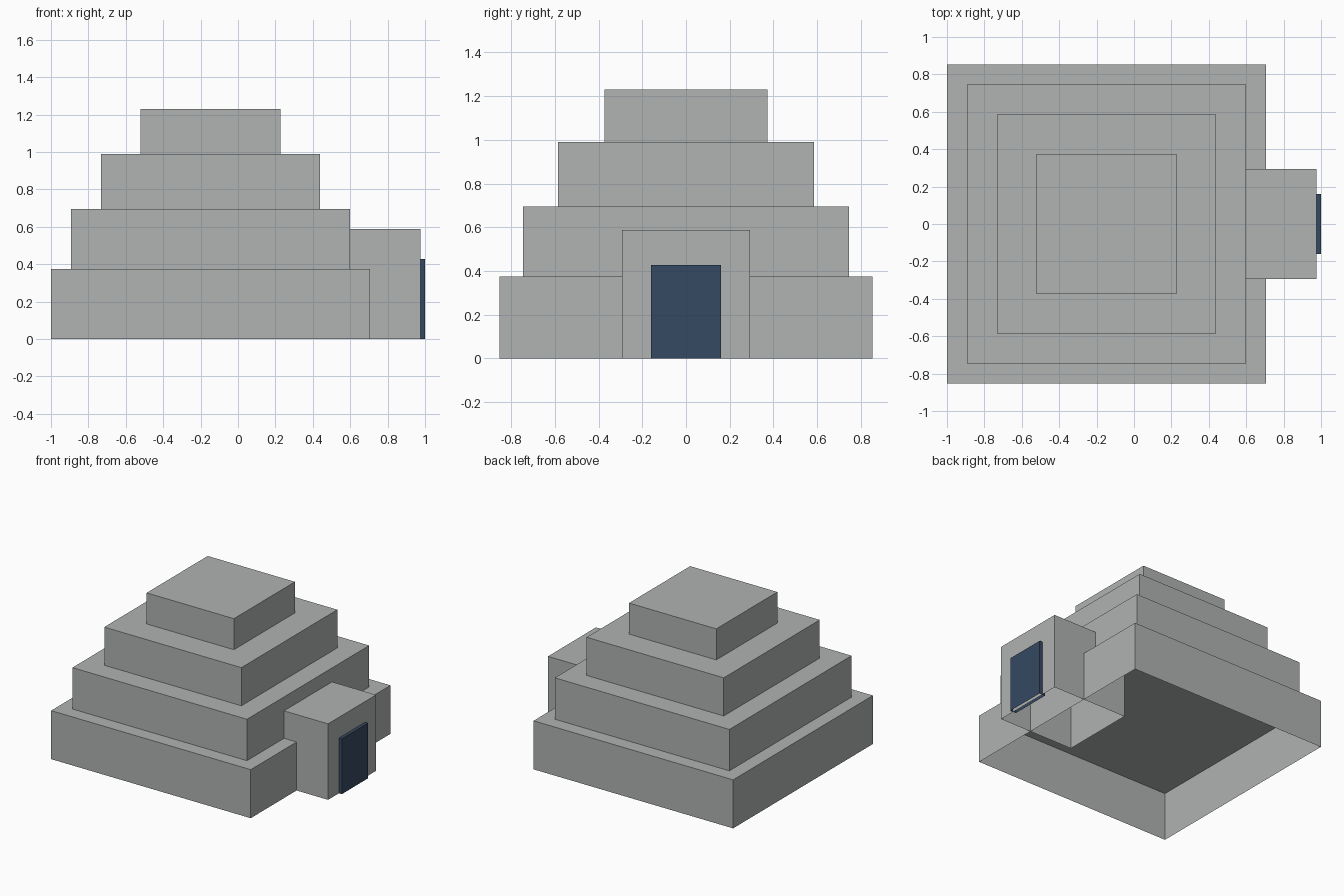
import bpy
import bmesh

if "Cube" in bpy.data.objects:
    bpy.data.objects.remove(bpy.data.objects["Cube"])


def material(name, rgb):
    mat = bpy.data.materials.new(name)
    mat.diffuse_color = (*rgb, 1.0)
    mat.use_nodes = True
    mat.node_tree.nodes["Principled BSDF"].inputs["Base Color"].default_value = mat.diffuse_color
    return mat


stone = material("grey stone", (0.434, 0.451, 0.445))
door_blue = material("dark blue", (0.036, 0.067, 0.122))


def open_box(name, x, y, z, mat):
    """Box spanning the given (low, high) ranges, hollow with no underside."""
    bm = bmesh.new()
    bmesh.ops.create_cube(bm, size=1.0)
    for v in bm.verts:
        v.co = [r[0] if c < 0 else r[1] for c, r in zip(v.co, (x, y, z))]
    underside = [f for f in bm.faces if f.normal.z < -0.5]
    bmesh.ops.delete(bm, geom=underside, context='FACES_ONLY')
    mesh = bpy.data.meshes.new(name)
    bm.to_mesh(mesh)
    bm.free()
    mesh.materials.append(mat)
    obj = bpy.data.objects.new(name, mesh)
    bpy.context.collection.objects.link(obj)
    return obj


# Stepped square tiers: half width and top height of each
CENTRE_X = -0.147
tiers = [("base_tier", 0.853, 0.375), ("second_tier", 0.746, 0.695),
         ("third_tier", 0.586, 0.99), ("top_tier", 0.373, 1.23)]
bottom = 0.0
for name, half, top in tiers:
    open_box(name, (CENTRE_X - half, CENTRE_X + half), (-half, half), (bottom, top), stone)
    bottom = top

# Entrance block running into the tiers on the right side
open_box("entrance_block", (0.335, 0.975), (-0.293, 0.293), (0.0, 0.587), stone)

# Door panel standing slightly proud of the entrance
open_box("door", (0.95, 1.0), (-0.16, 0.16), (0.0, 0.427), door_blue)
